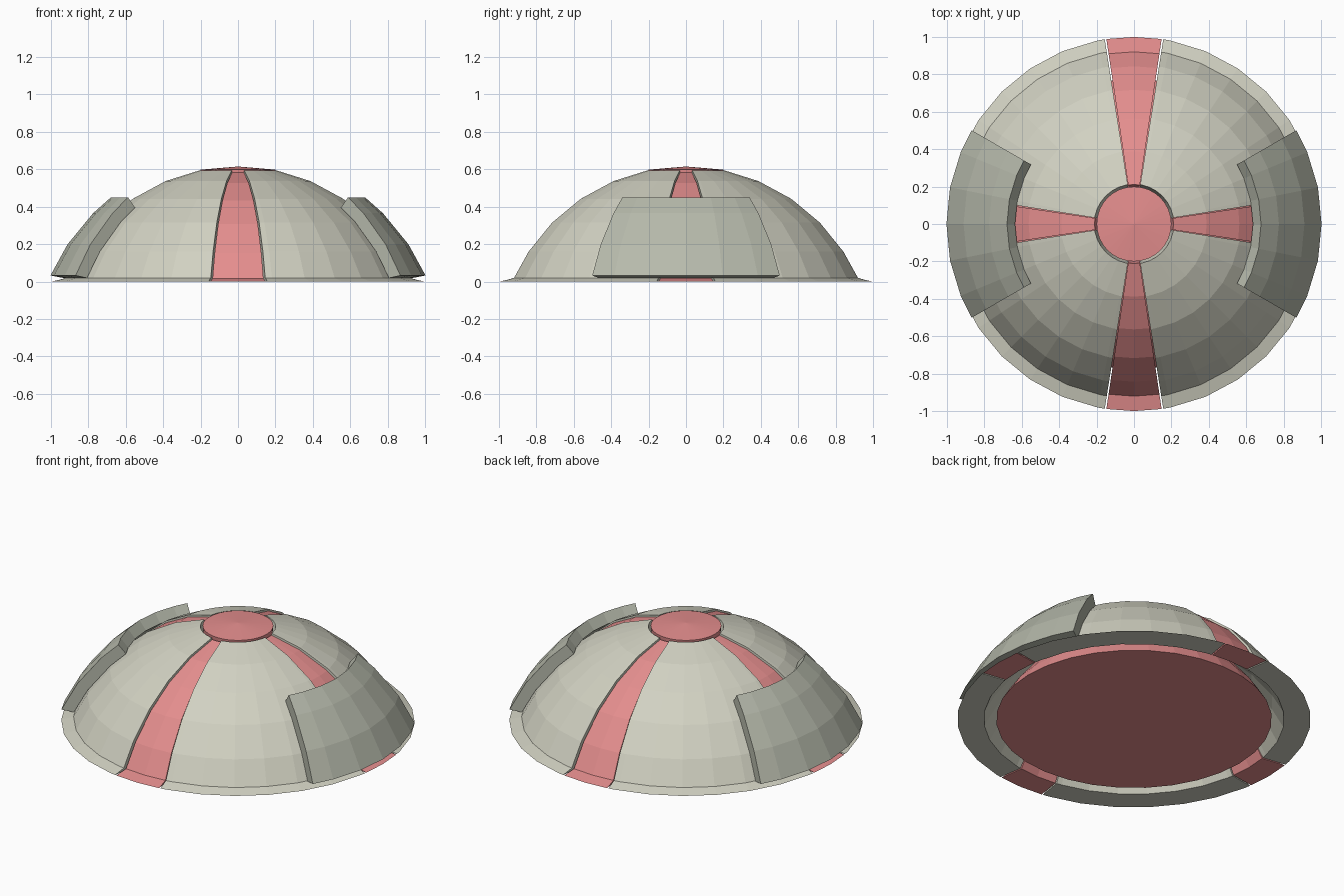
import bpy, bmesh
from math import sin, cos, radians, tau

if "Cube" in bpy.data.objects:
    bpy.data.objects.remove(bpy.data.objects["Cube"])

C = 0.41       # depth of the common sphere centre below the floor
STEP = 11.25   # 32 segments around, matching ring spacing


def material(name, col):
    m = bpy.data.materials.new(name)
    m.diffuse_color = (*col, 1)
    m.use_nodes = True
    m.node_tree.nodes["Principled BSDF"].inputs["Base Color"].default_value = m.diffuse_color
    return m


RED = material("red", (0.78, 0.27, 0.27))
SHELL = material("shell_grey", (0.64, 0.64, 0.54))
PAD = material("pad_grey", (0.47, 0.49, 0.41))


def arc(R, phis):
    """(radius, height) points on the sphere of radius R, angles from the pole."""
    return [(R * sin(radians(p)), R * cos(radians(p)) - C) for p in phis]


def finish(name, bm, mat):
    bmesh.ops.remove_doubles(bm, verts=bm.verts, dist=1e-5)
    bmesh.ops.recalc_face_normals(bm, faces=bm.faces)
    me = bpy.data.meshes.new(name)
    bm.to_mesh(me)
    bm.free()
    me.materials.append(mat)
    ob = bpy.data.objects.new(name, me)
    bpy.context.collection.objects.link(ob)
    return ob


def sector(name, profile, angles, mat):
    """Sweep a closed profile through the angles and cap both ends."""
    bm = bmesh.new()
    rows = [[bm.verts.new((r * cos(radians(a)), r * sin(radians(a)), z)) for r, z in profile]
            for a in angles]
    n = len(profile)
    for a, b in zip(rows, rows[1:]):
        for i in range(n):
            j = (i + 1) % n
            bm.faces.new((a[i], a[j], b[j], b[i]))
    bm.faces.new(rows[0])
    bm.faces.new(rows[-1])
    return finish(name, bm, mat)


def solid(name, profile, mat):
    """Full revolve of a profile running from the pole to its flat bottom."""
    bm = bmesh.new()
    vs = [bm.verts.new((r, 0, z)) for r, z in profile]
    edges = [bm.edges.new(p) for p in zip(vs, vs[1:])]
    bmesh.ops.spin(bm, geom=vs + edges, axis=(0, 0, 1), cent=(0, 0, 0),
                   angle=tau, steps=32)
    return finish(name, bm, mat)


RINGS = [STEP * i for i in range(1, 6)]


def shell_profile(R_out, R_in, top):
    outer = arc(R_out, [top] + RINGS[1:] + [65.2])
    inner = arc(R_in, [64.2] + RINGS[:0:-1] + [top])
    return outer + [(1.0, 0.0), (0.85, 0.0)] + inner


# Four shell panels and four red strips lying in the slots between them
for k in range(4):
    base = 90 * k
    panel = [9.0] + [STEP * i for i in range(1, 8)] + [81.0]
    sector(f"shell_panel_{k + 1}", shell_profile(1.025, 0.944, 12),
           [base + a for a in panel], SHELL)
    sector(f"red_strip_{k + 1}", shell_profile(1.014, 0.944, 12),
           [base + a for a in (-8.5, 0, 8.5)], RED)

# Side pads lying on the shell
pad_profile = (arc(1.096, [38.3, 45, 56.25, 66.2]) +
               arc(1.026, [65.3, 56.25, 45, 38.3]))
for side, base in (("right", 0), ("left", 180)):
    sector(f"side_pad_{side}", pad_profile,
           [base + a for a in (-30, -22.5, -STEP, 0, STEP, 22.5, 30)], PAD)

# Inner core with a flat underside
solid("inner_core", [(0, 0.88 - C)] + arc(0.88, RINGS) + [(0.78, 0.0), (0, 0)], RED)

# Round cap in the central opening
solid("top_cap", [(0, 0.615), (0.2, 0.598), (0.19, 0.50), (0, 0.45)], RED)
